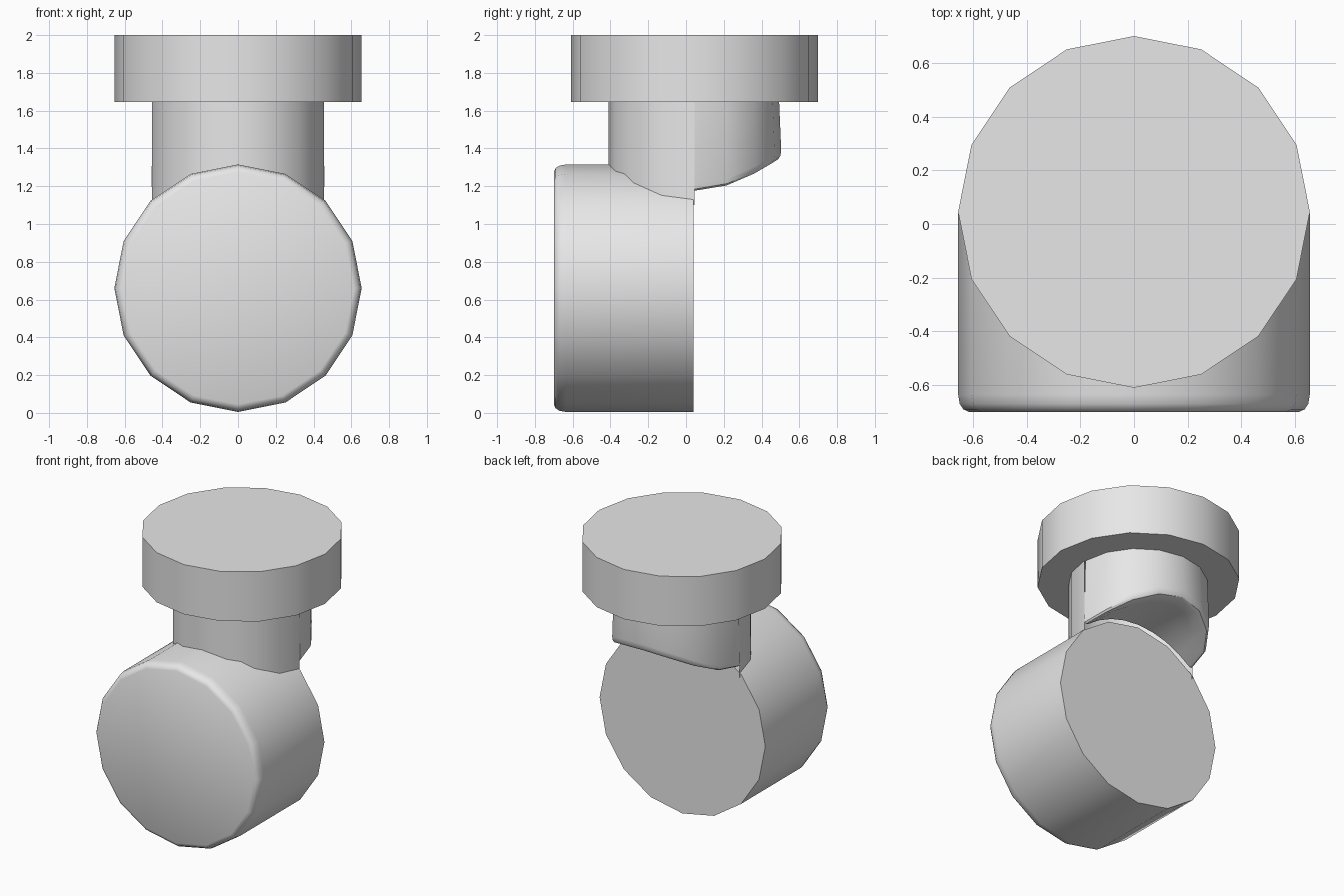
import bpy, bmesh
from math import sin, cos, pi, sqrt, radians
from mathutils import Matrix

cube = bpy.data.objects.get("Cube")
if cube:
    bpy.data.objects.remove(cube, do_unlink=True)

SIDES = 16
AXIS_Y = 0.045      # vertical axis of flange and neck
DRUM_Z = 0.66       # height of the drum axis
DRUM_R = 0.655
NECK_R = 0.455
NECK_TOP = 1.65

grey = bpy.data.materials.new("plain grey")
grey.use_nodes = True
grey.diffuse_color = (0.8, 0.8, 0.8, 1)
grey.node_tree.nodes["Principled BSDF"].inputs["Base Color"].default_value = (0.8, 0.8, 0.8, 1)


def finish(name, bm):
    """Turn a bmesh into a smooth shaded grey object with sharp corners."""
    bmesh.ops.remove_doubles(bm, verts=bm.verts, dist=0.0005)
    bmesh.ops.holes_fill(bm, edges=bm.edges, sides=0)
    bmesh.ops.recalc_face_normals(bm, faces=bm.faces)
    mesh = bpy.data.meshes.new(name)
    bm.to_mesh(mesh)
    bm.free()
    mesh.materials.append(grey)
    obj = bpy.data.objects.new(name, mesh)
    bpy.context.collection.objects.link(obj)
    bpy.ops.object.select_all(action='DESELECT')
    obj.select_set(True)
    bpy.context.view_layer.objects.active = obj
    bpy.ops.object.shade_smooth_by_angle(angle=radians(32))
    return obj


def loft(rings, closed):
    """Skin rings of equal length with quads."""
    bm = bmesh.new()
    rows = [[bm.verts.new(p) for p in ring] for ring in rings]
    count = len(rows[0])
    for a, b in zip(rows, rows[1:]):
        for i in range(count if closed else count - 1):
            j = (i + 1) % count
            bm.faces.new((a[i], a[j], b[j], b[i]))
    return bm


def ring(radius, z, start=0.0, steps=SIDES, y=AXIS_Y):
    return [(radius * cos(start + 2 * pi * i / SIDES),
             y + radius * sin(start + 2 * pi * i / SIDES), z) for i in range(steps)]


# Top flange
finish("top_flange", loft([ring(DRUM_R, 1.645), ring(DRUM_R, 2.0)], True))

# Drum lying along y, with a rounded front rim
profile = [(DRUM_R, -0.04), (DRUM_R, 0.635), (0.649, 0.67), (0.636, 0.69), (0.615, 0.70)]
drum = loft([ring(r, h, y=0) for r, h in profile], True)
bmesh.ops.transform(drum, verts=drum.verts,
                    matrix=Matrix.Translation((0, 0, DRUM_Z)) @ Matrix.Rotation(pi / 2, 4, 'X'))
finish("drum", drum)

# Front half of the neck, sunk into the drum
half = SIDES // 2 + 1
finish("neck_front", loft([ring(NECK_R, 1.1, pi, half), ring(NECK_R, NECK_TOP, pi, half)], False))

# Back half of the neck: overhang with a rounded rim and an arched underside
overhang = [ring(0.448, NECK_TOP, 0, half)]
rim = [(0.459, 0.06), (0.455, 0.03), (0.443, 0.011), (0.42, 0),
       (0.34, 0), (0.23, 0), (0.12, 0), (0, 0)]
for radius, lift in rim:
    overhang.append([(x, y, DRUM_Z + sqrt(0.672 ** 2 - x * x) + lift)
                     for x, y, _ in ring(radius, 0, 0, half)])
finish("neck_back", loft(overhang, False))
